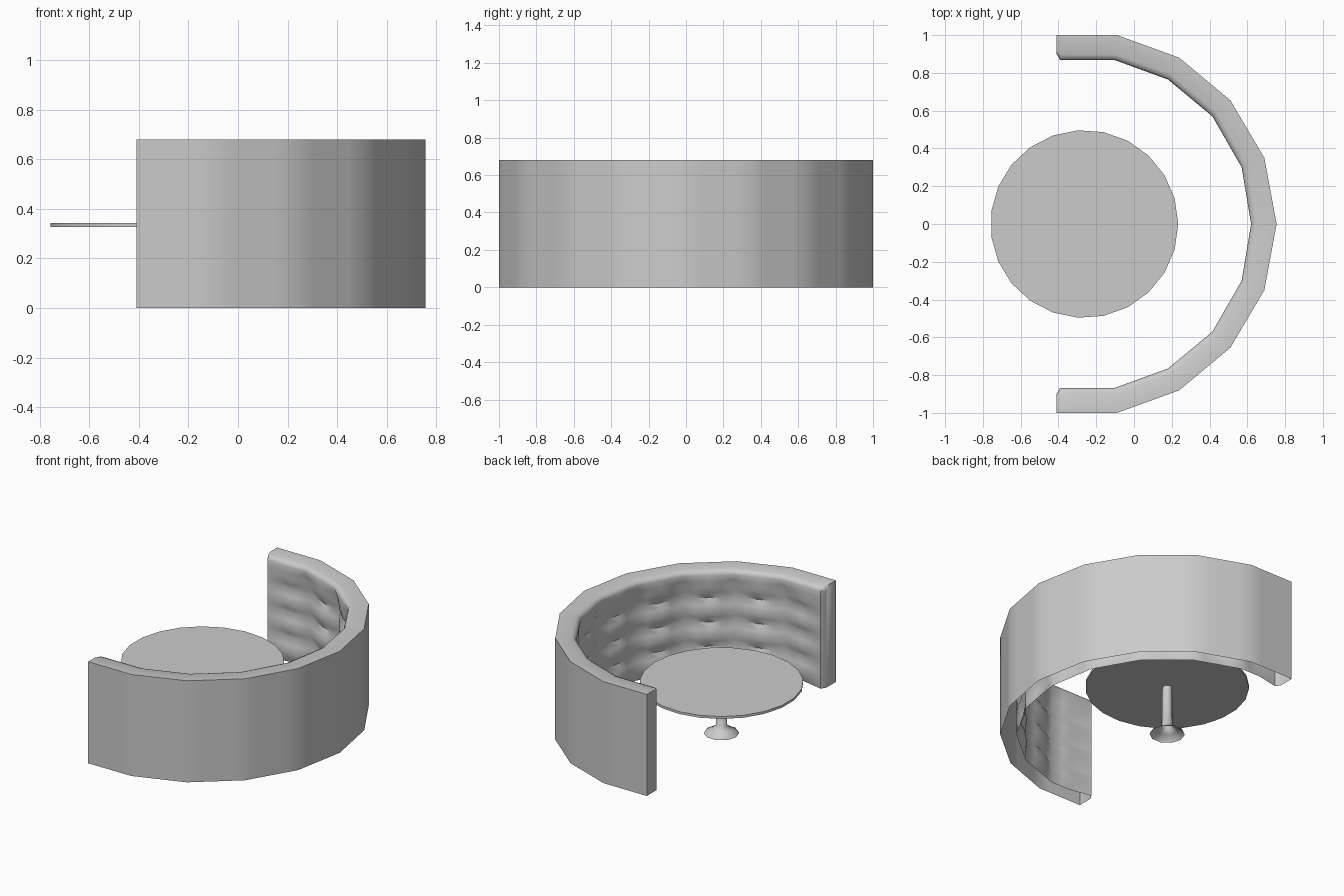
import bpy, bmesh, math
from mathutils import Vector

if "Cube" in bpy.data.objects:
    bpy.data.objects.remove(bpy.data.objects["Cube"])


def finish(name, bm, angle):
    bmesh.ops.remove_doubles(bm, verts=bm.verts, dist=1e-5)
    bmesh.ops.recalc_face_normals(bm, faces=bm.faces)
    me = bpy.data.meshes.new(name)
    bm.to_mesh(me)
    bm.free()
    ob = bpy.data.objects.new(name, me)
    bpy.context.collection.objects.link(ob)
    bpy.ops.object.select_all(action='DESELECT')
    bpy.context.view_layer.objects.active = ob
    ob.select_set(True)
    bpy.ops.object.shade_smooth_by_angle(angle=math.radians(angle))
    return ob


# Curved booth back: outer and inner plan points for one half, then mirrored
H, RIM, ROWS, SUB, DEPTH = 0.68, 0.65, 4, 4, 0.03
half = [((-0.39, 1.0), (-0.39, 0.867)), ((-0.09, 1.0), (-0.10, 0.867)),
        ((0.24, 0.88), (0.18, 0.765)), ((0.51, 0.655), (0.415, 0.57)),
        ((0.69, 0.35), (0.57, 0.30)), ((0.755, 0.0), (0.62, 0.0))]
flip = lambda p: (p[0], -p[1])
path = half + [(flip(o), flip(i)) for o, i in reversed(half[:-1])]
END_O, END_I = (-0.41, 1.0), (-0.41, 0.90)


def column(o, i, seam, fade):
    """Section from outer foot, over the rim, down the tufted inner face."""
    o, i = Vector((*o, 0)), Vector((*i, 0))
    d = (o - i).normalized()
    up = Vector((0, 0, 1))
    pts = [o, o + up * H, i + d * 0.03 + up * H, i + d * 0.008 + up * (H - 0.01)]
    for k in range(ROWS * SUB + 1):
        t = k / SUB
        b = (2 * abs(t % 1 - 0.5)) ** 2
        if t < 0.5:
            b = 0
        a = seam * min(1, t * 2)
        r = DEPTH * fade * (1 - (1 - a) * (1 - b))
        pts.append(i + d * r + up * RIM * (1 - t / ROWS))
    return pts


cols = [column(END_O, END_I, 0, 0)]
n = len(path) - 1
for j in range(n):
    for k in range(SUB + (j == n - 1)):
        s = k / SUB
        lerp = lambda q: Vector(path[j][q]).lerp(Vector(path[j + 1][q]), s)
        fade = 1
        if j == 0:
            fade = min(1, 2 * s)
        if j == n - 1:
            fade = min(1, 2 * (1 - s))
        cols.append(column(lerp(0), lerp(1), (2 * abs(s - 0.5)) ** 2, fade))
cols.append(column(flip(END_O), flip(END_I), 0, 0))

bm = bmesh.new()
grid = [[bm.verts.new(p) for p in c] for c in cols]
for c0, c1 in zip(grid, grid[1:]):
    for k in range(len(c0) - 1):
        bm.faces.new((c0[k], c1[k], c1[k + 1], c0[k + 1]))
# flat ends, underside left open
bm.faces.new(grid[0])
bm.faces.new(grid[-1])
finish("booth_back", bm, 48)


# Round table parts
CX = -0.263


def lathe(name, profile, sides, angle):
    bm = bmesh.new()
    rings = []
    for r, z in profile:
        rings.append([bm.verts.new((CX + r * math.cos(2 * math.pi * k / sides),
                                    r * math.sin(2 * math.pi * k / sides), z))
                      for k in range(sides)])
    for a, b in zip(rings, rings[1:]):
        for k in range(sides):
            m = (k + 1) % sides
            bm.faces.new((a[k], a[m], b[m], b[k]))
    return bm, rings


# Table top disc
bm, rings = lathe("table_top", [(0.497, 0.326), (0.497, 0.342)], 23, 30)
bm.faces.new(rings[0])
bm.faces.new(rings[-1])
finish("table_top", bm, 30)

# Pedestal: flared foot and slim stem
bm, rings = lathe("table_pedestal", [(0.107, 0.0), (0.104, 0.008), (0.06, 0.03),
                                     (0.034, 0.055), (0.03, 0.326)], 10, 50)
finish("table_pedestal", bm, 50)
